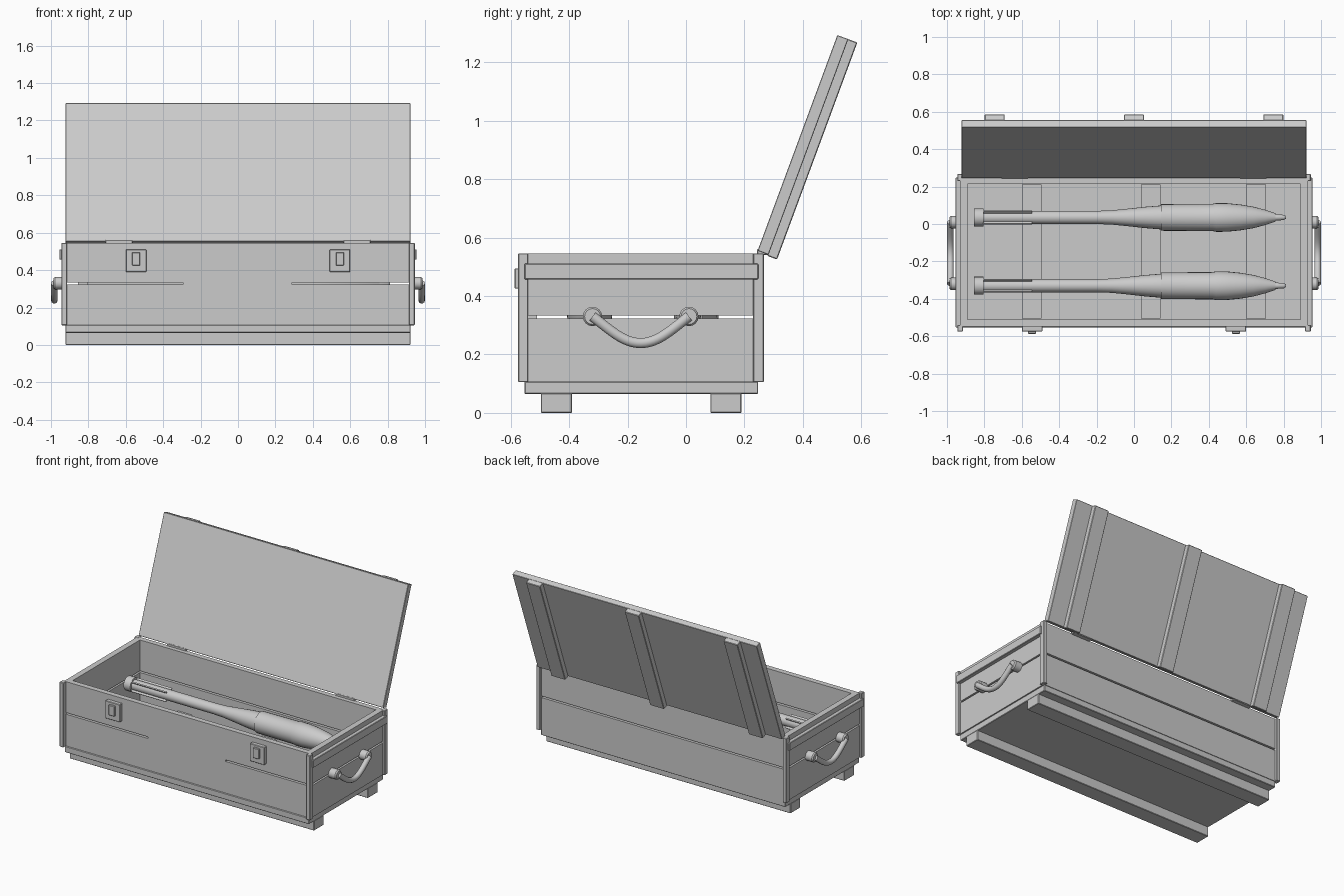
import bpy, bmesh, math
from mathutils import Matrix, Vector

if "Cube" in bpy.data.objects:
    bpy.data.objects.remove(bpy.data.objects["Cube"])


def finish(name, bm, smooth=False):
    bmesh.ops.recalc_face_normals(bm, faces=bm.faces)
    me = bpy.data.meshes.new(name)
    bm.to_mesh(me)
    bm.free()
    ob = bpy.data.objects.new(name, me)
    bpy.context.collection.objects.link(ob)
    if smooth:
        bpy.ops.object.select_all(action='DESELECT')
        ob.select_set(True)
        bpy.context.view_layer.objects.active = ob
        bpy.ops.object.shade_smooth_by_angle(angle=math.radians(35))
    return ob


def box(name, x, y, z, bevel=0.003, matrix=None):
    """Box from (min, max) ranges, edges slightly rounded off."""
    bm = bmesh.new()
    bmesh.ops.create_cube(bm, size=1)
    for v in bm.verts:
        v.co = Vector([(r[0] + r[1]) / 2 + c * (r[1] - r[0])
                       for r, c in zip((x, y, z), v.co)])
    if bevel:
        bmesh.ops.bevel(bm, geom=bm.edges[:], offset=bevel, segments=1,
                        affect='EDGES', profile=0.5)
    if matrix:
        bm.transform(matrix)
    return finish(name, bm)


def lathe_x(name, profile, y, z, sides=24):
    """Solid of revolution about an axis along x; profile is (x, radius)."""
    bm = bmesh.new()
    rings = [[bm.verts.new((px, y + r * math.cos(2 * math.pi * i / sides),
                            z + r * math.sin(2 * math.pi * i / sides)))
              for i in range(sides)] for px, r in profile]
    for a, b in zip(rings, rings[1:]):
        for i in range(sides):
            j = (i + 1) % sides
            bm.faces.new((a[i], a[j], b[j], b[i]))
    bm.faces.new(rings[0])
    bm.faces.new(rings[-1])
    return finish(name, bm, True)


def span(s, a, b):
    return tuple(sorted((s * a, s * b)))


# Runners and base board
for n, y in (("front", (-0.497, -0.39)), ("back", (0.083, 0.19))):
    box(n + "_runner", (-0.922, 0.922), y, (0, 0.068))
box("base_board", (-0.922, 0.922), (-0.553, 0.247), (0.065, 0.107))

# Front and back planks, front gap open only towards the ends
for n, y in (("front", (-0.547, -0.51)), ("back", (0.215, 0.25))):
    box(n + "_lower_plank", (-0.918, 0.918), y, (0.105, 0.323), 0)
    box(n + "_upper_plank", (-0.918, 0.918), y, (0.334, 0.545), 0)
box("front_gap_filler", (-0.295, 0.29), (-0.547, -0.51), (0.32, 0.338), 0)

# Ends: planks, corner posts, battens, rope handles
for s, n in ((1, "right"), (-1, "left")):
    box(n + "_lower_end_plank", span(s, 0.89, 0.93), (-0.542, 0.245), (0.105, 0.323), 0)
    box(n + "_upper_end_plank", span(s, 0.89, 0.93), (-0.542, 0.245), (0.334, 0.545), 0)
    box(n + "_front_post", span(s, 0.915, 0.945), (-0.575, -0.54), (0.105, 0.546))
    box(n + "_back_post", span(s, 0.915, 0.945), (0.23, 0.267), (0.105, 0.546))
    box(n + "_end_batten", span(s, 0.925, 0.955), (-0.553, 0.248), (0.457, 0.511))
    for i, y in enumerate((-0.32, 0.01)):
        lathe_x(f"{n}_handle_knob_{i}", [(s * 0.925, 0.033), (s * 0.978, 0.033),
                (s * 0.986, 0.027)], y, 0.33, 16)
    cu = bpy.data.curves.new(n + "_rope", 'CURVE')
    cu.dimensions = '3D'
    cu.bevel_depth = 0.018
    cu.bevel_resolution = 3
    cu.use_fill_caps = True
    sp = cu.splines.new('BEZIER')
    pts = ((-0.32, 0.33, 0.06, -0.045), (-0.155, 0.239, 0.06, 0), (0.01, 0.33, 0.06, 0.045))
    sp.bezier_points.add(len(pts) - 1)
    for p, (y, z, dy, dz) in zip(sp.bezier_points, pts):
        p.co = (s * 0.982, y, z)
        p.handle_left = (s * 0.982, y - dy, z - dz)
        p.handle_right = (s * 0.982, y + dy, z + dz)
    rope = bpy.data.objects.new(n + "_rope_handle", cu)
    bpy.context.collection.objects.link(rope)

    # Latch on the front and hinge on the back rim
    lx = s * 0.545
    box(n + "_latch_plate", (lx - 0.055, lx + 0.055), (-0.574, -0.545), (0.39, 0.511))
    box(n + "_latch_tongue", (lx - 0.022, lx + 0.022), (-0.587, -0.565), (0.425, 0.495))
    hx = s * 0.637
    box(n + "_hinge", (hx - 0.072, hx + 0.072), (0.243, 0.28), (0.54, 0.561))

# Open lid: local z runs up the lid, local y through its thickness
tilt = Matrix.Translation((0, 0.245, 0.555)) @ Matrix.Rotation(math.radians(-20.3), 4, 'X')
box("lid_panel", (-0.922, 0.922), (0, 0.04), (0, 0.787), 0.002, tilt)
for i, x in enumerate((-0.745, 0, 0.745)):
    box(f"lid_batten_{i}", (x - 0.053, x + 0.053), (0.037, 0.073), (-0.005, 0.787), 0.003, tilt)

# Floor battens across the inside
for i, x in enumerate((-0.547, 0.09, 0.652)):
    box(f"floor_batten_{i}", (x - 0.053, x + 0.053), (-0.506, 0.212), (0.1, 0.14), 0)

# Two finned projectiles
profile = [(-0.855, 0.048), (-0.805, 0.048), (-0.805, 0.035), (-0.2, 0.035), (-0.12, 0.038),
           (-0.03, 0.047), (0.06, 0.057), (0.145, 0.064), (0.145, 0.071), (0.42, 0.073),
           (0.44, 0.077), (0.50, 0.076), (0.57, 0.069), (0.64, 0.057), (0.70, 0.041),
           (0.757, 0.022), (0.757, 0.017), (0.80, 0.014), (0.813, 0.007)]
for n, y in (("front", -0.33), ("back", 0.035)):
    lathe_x(n + "_projectile", profile, y, 0.33)
    for k in range(4):
        m = Matrix.Translation((0, y, 0.33)) @ Matrix.Rotation(math.radians(45 + 90 * k), 4, 'X')
        box(f"{n}_fin_{k}", (-0.81, -0.545), (-0.004, 0.004), (0.03, 0.048), 0, m)
